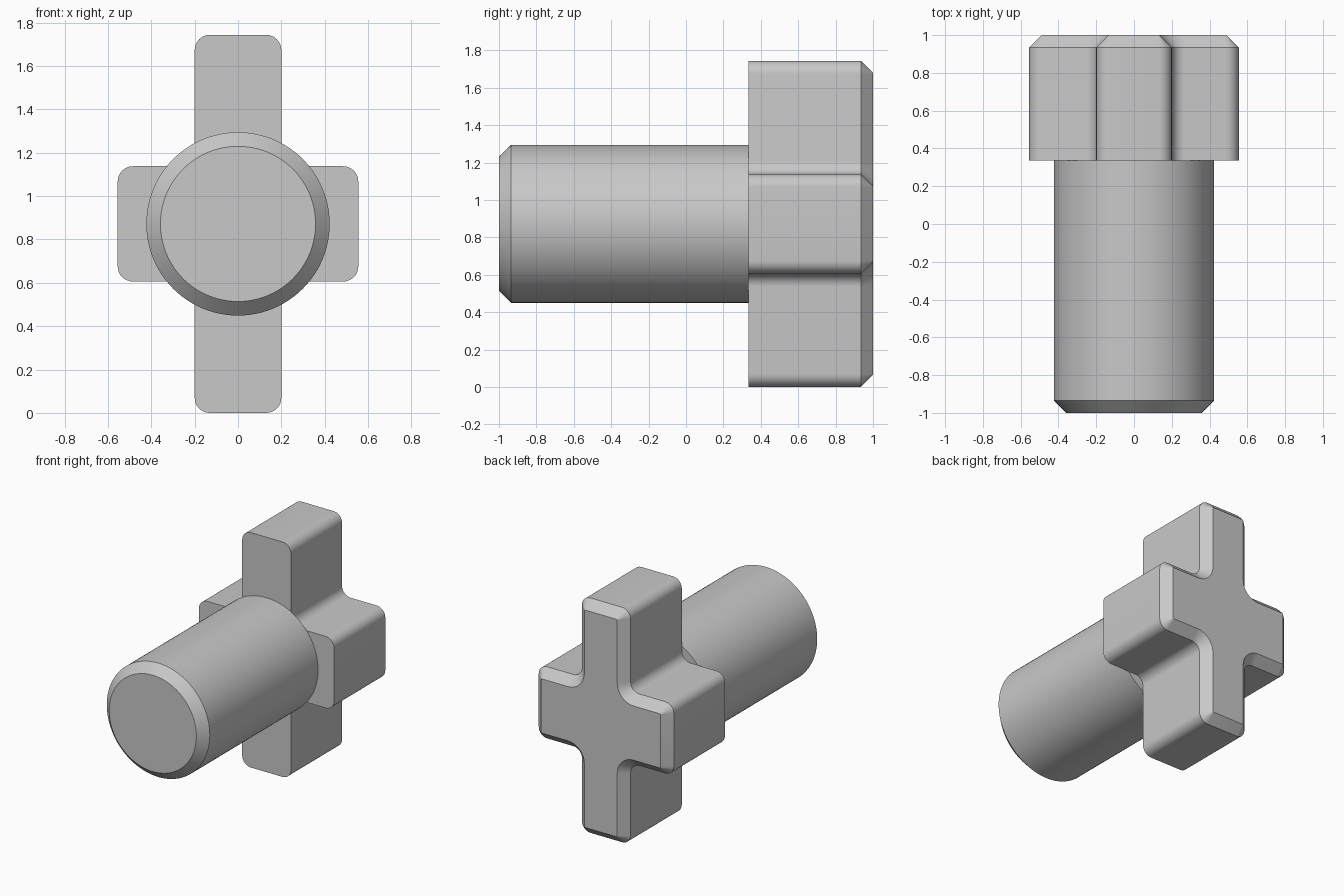
import bpy
import bmesh
from math import cos, sin, pi, radians

if "Cube" in bpy.data.objects:
    bpy.data.objects.remove(bpy.data.objects["Cube"], do_unlink=True)

CENTRE_Z = 0.872
CHAMFER = 0.065
JOINT_Y = 0.335          # where the shaft meets the head

grey = bpy.data.materials.new("plain_grey")
grey.use_nodes = True
grey.diffuse_color = (0.58, 0.58, 0.58, 1)
grey.node_tree.nodes["Principled BSDF"].inputs["Base Color"].default_value = (0.58, 0.58, 0.58, 1)


def loft(name, rings):
    """Join equal-length (x, z) outlines placed at given y positions into a solid."""
    bm = bmesh.new()
    loops = [[bm.verts.new((x, y, z + CENTRE_Z)) for x, z in pts] for y, pts in rings]
    for a, b in zip(loops, loops[1:]):
        for i in range(len(a)):
            j = (i + 1) % len(a)
            bm.faces.new((a[i], a[j], b[j], b[i]))
    bm.faces.new(loops[0])
    bm.faces.new(loops[-1])
    bmesh.ops.recalc_face_normals(bm, faces=bm.faces)
    mesh = bpy.data.meshes.new(name)
    bm.to_mesh(mesh)
    bm.free()
    mesh.materials.append(grey)
    obj = bpy.data.objects.new(name, mesh)
    bpy.context.collection.objects.link(obj)
    bpy.ops.object.select_all(action="DESELECT")
    obj.select_set(True)
    bpy.context.view_layer.objects.active = obj
    bpy.ops.object.shade_smooth_by_angle(angle=radians(30))
    return obj


def circle(radius, n=96):
    return [(radius * cos(2 * pi * i / n), radius * sin(2 * pi * i / n)) for i in range(n)]


def arc(cx, cz, radius, start, end, n=8):
    angles = [radians(start + (end - start) * i / n) for i in range(n + 1)]
    return [(cx + radius * cos(a), cz + radius * sin(a)) for a in angles]


def cross(inset, r=0.07):
    """Rounded cross outline: one quadrant, mirrored around."""
    reach_x, reach_z, arm_x, arm_z = 0.555, 0.872, 0.2, 0.266
    quad = arc(reach_x - r, arm_z - r, r - inset, 0, 90)
    quad += arc(arm_x + r, arm_z + r, r + inset, 270, 180)
    quad += arc(arm_x - r, reach_z - r, r - inset, 0, 90)
    half = quad + [(-x, z) for x, z in reversed(quad)]
    return half + [(x, -z) for x, z in reversed(half)]


# Round shaft with a chamfered front end
loft("shaft", [(-1, circle(0.423 - CHAMFER)),
               (-1 + CHAMFER, circle(0.423)),
               (JOINT_Y, circle(0.423))])

# Cross-shaped head with a chamfered back face
loft("cross_head", [(JOINT_Y, cross(0)),
                    (1 - CHAMFER, cross(0)),
                    (1, cross(CHAMFER))])
